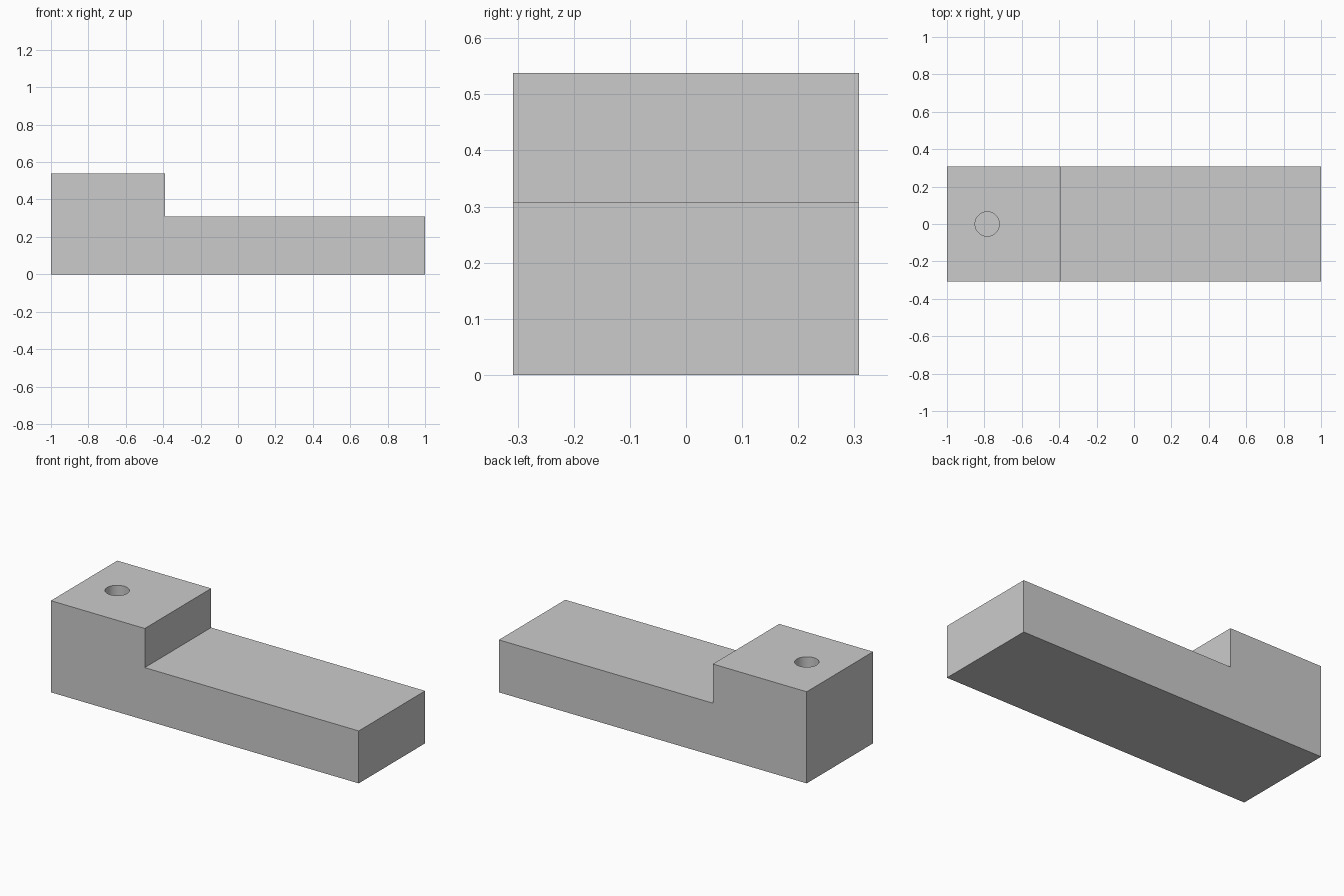
import bpy
import bmesh

cube = bpy.data.objects.get("Cube")
if cube:
    bpy.data.objects.remove(cube, do_unlink=True)

HALF_WIDTH = 0.308
TOP = 0.538
HOLE_X, HOLE_RADIUS, HOLE_DEPTH = -0.785, 0.065, 0.3

# Plain grey
grey = bpy.data.materials.new("grey")
grey.use_nodes = True
colour = (0.6, 0.6, 0.6, 1)
grey.diffuse_color = colour
grey.node_tree.nodes["Principled BSDF"].inputs["Base Color"].default_value = colour

# Stepped block: side profile extruded across the width
profile = [(-1, 0), (1, 0), (1, 0.308), (-0.39, 0.308), (-0.39, TOP), (-1, TOP)]
bm = bmesh.new()
side = bm.faces.new([bm.verts.new((x, -HALF_WIDTH, z)) for x, z in profile])
far = bmesh.ops.extrude_face_region(bm, geom=[side])["geom"]
bmesh.ops.translate(bm, vec=(0, 2 * HALF_WIDTH, 0),
                    verts=[v for v in far if isinstance(v, bmesh.types.BMVert)])
bmesh.ops.recalc_face_normals(bm, faces=bm.faces)
mesh = bpy.data.meshes.new("stepped_block")
bm.to_mesh(mesh)
bm.free()
block = bpy.data.objects.new("stepped_block", mesh)
bpy.context.collection.objects.link(block)
mesh.materials.append(grey)

# Blind round hole in the raised end
bpy.ops.mesh.primitive_cylinder_add(vertices=48, radius=HOLE_RADIUS,
                                    depth=2 * HOLE_DEPTH, location=(HOLE_X, 0, TOP))
drill = bpy.context.object
drill.name = "hole_cutter"
drill.data.materials.append(grey)
cut = block.modifiers.new("hole", 'BOOLEAN')
cut.operation = 'DIFFERENCE'
cut.solver = 'EXACT'
cut.object = drill

# Bake the cut, drop the cutter and smooth only the hole wall
bpy.ops.object.select_all(action='DESELECT')
block.select_set(True)
bpy.context.view_layer.objects.active = block
bpy.ops.object.modifier_apply(modifier=cut.name)
bpy.data.objects.remove(drill, do_unlink=True)
bpy.ops.object.shade_smooth_by_angle()
